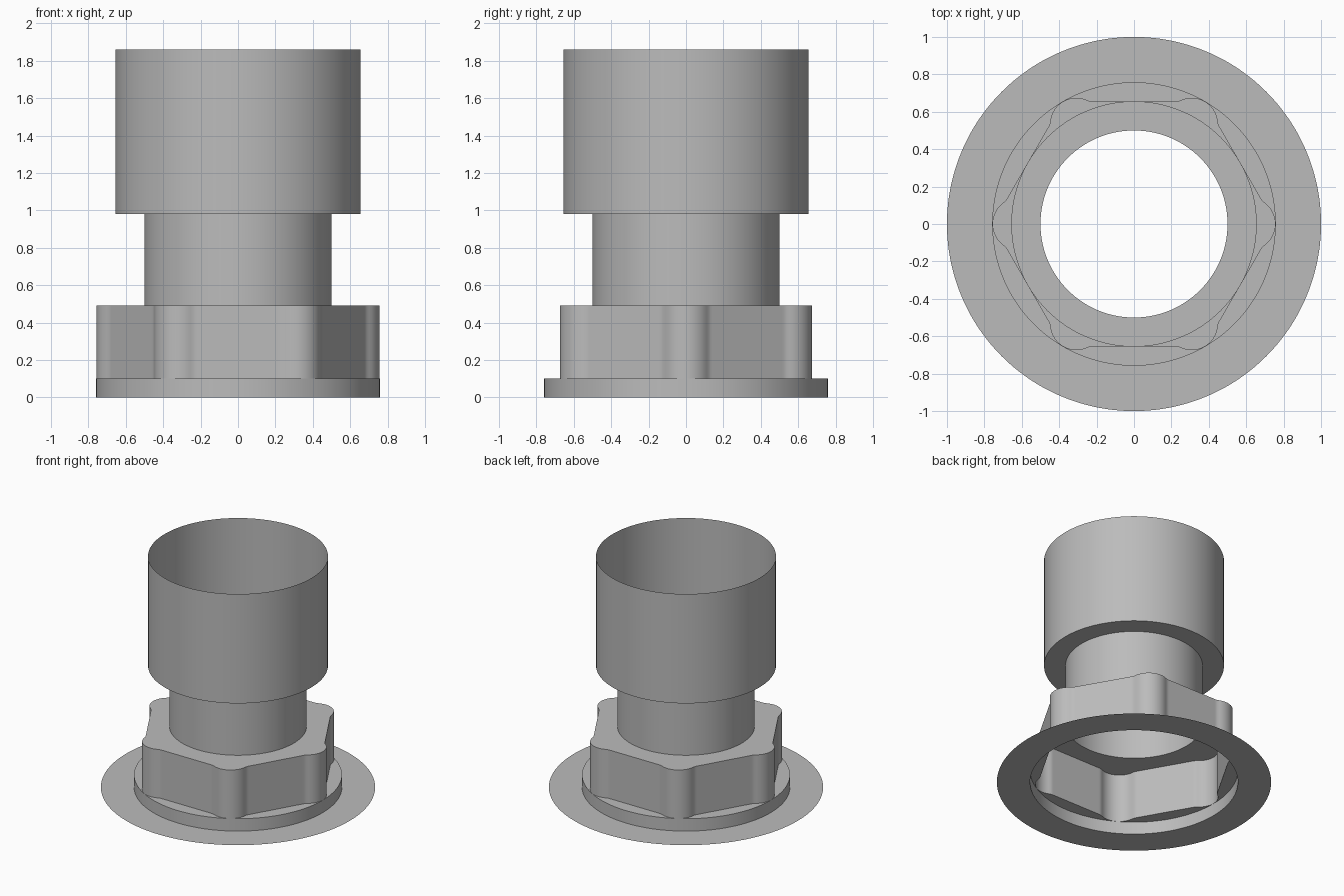
import bpy
import math
from mathutils import Vector

STEPS = 360

if "Cube" in bpy.data.objects:
    bpy.data.objects.remove(bpy.data.objects["Cube"], do_unlink=True)

# Single plain grey
grey = bpy.data.materials.new("plain grey")
grey.use_nodes = True
colour = (0.5, 0.5, 0.5, 1)
grey.diffuse_color = colour
grey.node_tree.nodes["Principled BSDF"].inputs["Base Color"].default_value = colour

# Hexagonal outline: flat sides, rounded corner lobes, concave fillets
FLAT, LOBE, FILLET, TIP = 0.656, 0.14, 0.06, 0.757
normal = Vector((math.cos(math.pi / 6), math.sin(math.pi / 6)))
tangent = Vector((-normal.y, normal.x))
lobe_centre = Vector((TIP - LOBE, 0))
rise = FLAT + FILLET - lobe_centre.dot(normal)
along = lobe_centre.dot(tangent) + math.sqrt((LOBE + FILLET) ** 2 - rise ** 2)
fillet_centre = normal * (FLAT + FILLET) + tangent * along
lobe_end = lobe_centre.lerp(fillet_centre, LOBE / (LOBE + FILLET))
flat_start = normal * FLAT + tangent * along


def hex_radius(angle):
    sector = math.pi / 3
    a = abs((angle + sector / 2) % sector - sector / 2)
    ray = Vector((math.cos(a), math.sin(a)))
    if a < math.atan2(lobe_end.y, lobe_end.x):
        b = lobe_centre.dot(ray)
        return b + math.sqrt(LOBE ** 2 - lobe_centre.length_squared + b * b)
    if a < math.atan2(flat_start.y, flat_start.x):
        b = fillet_centre.dot(ray)
        return b - math.sqrt(max(0, FILLET ** 2 - fillet_centre.length_squared + b * b))
    return FLAT / normal.dot(ray)


def circle(radius):
    return lambda angle: radius


def shell(name, rings):
    """Open thin surface joining a stack of (outline, height) rings."""
    verts, faces = [], []
    for outline, z in rings:
        for i in range(STEPS):
            a = math.tau * i / STEPS
            r = outline(a)
            verts.append((r * math.cos(a), r * math.sin(a), z))
    for k in range(len(rings) - 1):
        for i in range(STEPS):
            j = (i + 1) % STEPS
            low, high = k * STEPS, (k + 1) * STEPS
            faces.append((low + i, low + j, high + j, high + i))
    mesh = bpy.data.meshes.new(name)
    mesh.from_pydata(verts, [], faces)
    mesh.materials.append(grey)
    obj = bpy.data.objects.new(name, mesh)
    bpy.context.collection.objects.link(obj)
    bpy.ops.object.select_all(action="DESELECT")
    obj.select_set(True)
    bpy.context.view_layer.objects.active = obj
    bpy.ops.object.shade_smooth_by_angle(angle=math.radians(30))


collar, neck, cup = circle(TIP + 0.001), circle(0.5), circle(0.656)

# Flat ring on the ground
shell("base_flange", [(circle(1), 0), (collar, 0)])
# Low round step with its top plate
shell("base_collar", [(collar, 0), (collar, 0.1), (hex_radius, 0.1)])
# Lobed hexagonal body with its top plate
shell("hex_body", [(hex_radius, 0.1), (hex_radius, 0.49), (neck, 0.49)])
# Narrow tube
shell("neck_tube", [(neck, 0.49), (neck, 0.98)])
# Wide open tube with its underside ring
shell("upper_tube", [(neck, 0.98), (cup, 0.98), (cup, 1.86)])
